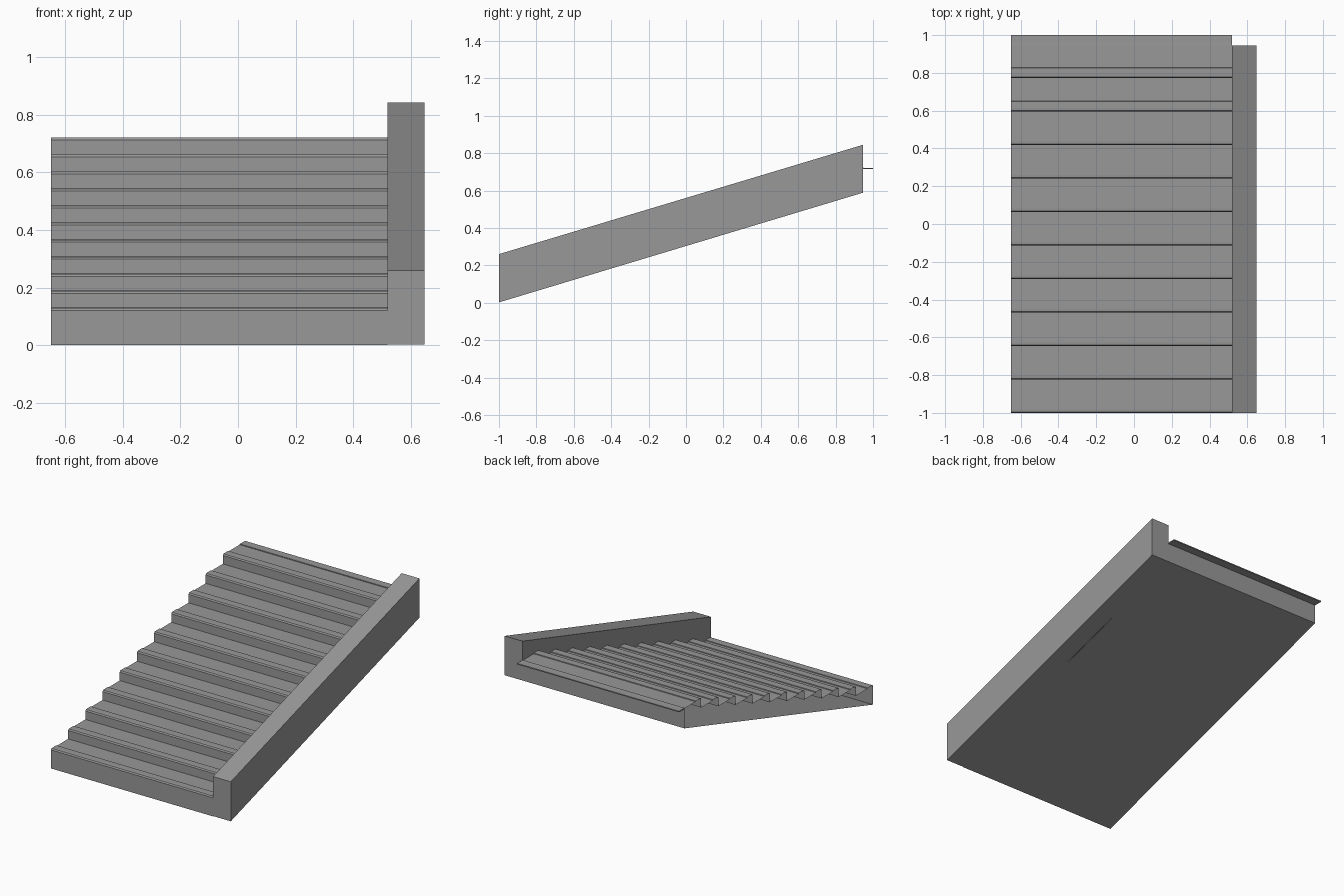
import bpy, bmesh

if "Cube" in bpy.data.objects:
    bpy.data.objects.remove(bpy.data.objects["Cube"])

LEFT, INNER, RIGHT = -0.65, 0.52, 0.648
FRONT, BACK = -1.0, 0.945
STEPS, GOING, RISE, FIRST = 11, 0.1772, 0.0592, 0.13

# Dark grey shared by every part
grey = bpy.data.materials.new("dark_grey")
grey.diffuse_color = (0.315, 0.315, 0.315, 1.0)
grey.use_nodes = True
grey.node_tree.nodes["Principled BSDF"].inputs["Base Color"].default_value = grey.diffuse_color


def extrude_profile(name, pts, x0, x1, solid=False):
    """Sweep a (y, z) profile along x, as an open sheet or a capped solid."""
    bm = bmesh.new()
    a = [bm.verts.new((x0, y, z)) for y, z in pts]
    b = [bm.verts.new((x1, y, z)) for y, z in pts]
    n = len(pts)
    for i in range(n if solid else n - 1):
        j = (i + 1) % n
        bm.faces.new((a[i], a[j], b[j], b[i]))
    if solid:
        bm.faces.new(a)
        bm.faces.new(b[::-1])
    bmesh.ops.recalc_face_normals(bm, faces=bm.faces)
    mesh = bpy.data.meshes.new(name)
    bm.to_mesh(mesh)
    bm.free()
    mesh.materials.append(grey)
    obj = bpy.data.objects.new(name, mesh)
    bpy.context.collection.objects.link(obj)
    return obj


# Folded flight of steps: riser, small raised nosing, flat tread
flight = [(FRONT, 0.0)]
for k in range(STEPS):
    y, z = FRONT + k * GOING, FIRST + k * RISE
    flight += [(y, z - 0.009), (y + 0.006, z - 0.001), (y + 0.018, z),
               (y + 0.055, z), (y + 0.056, z - 0.005),
               (y + GOING, z - 0.005)]
extrude_profile("steps", flight, LEFT, INNER)

# Thin lip of the top tread overhanging the back
top = FIRST + (STEPS - 1) * RISE
extrude_profile("top_tread_lip",
                [(BACK, top - 0.008), (1.0, top - 0.008), (1.0, top - 0.001),
                 (0.965, top - 0.001), (BACK, top)],
                LEFT, INNER, solid=True)

# Sloping underside and upright back panel; the left side stays open
extrude_profile("underside_and_back",
                [(FRONT, 0.0), (BACK, 0.588), (BACK, top - 0.005)], LEFT, INNER)

# Solid side beam on the right
extrude_profile("side_beam",
                [(FRONT, 0.002), (BACK, 0.588), (BACK, 0.844), (FRONT, 0.26)],
                INNER, RIGHT, solid=True)
